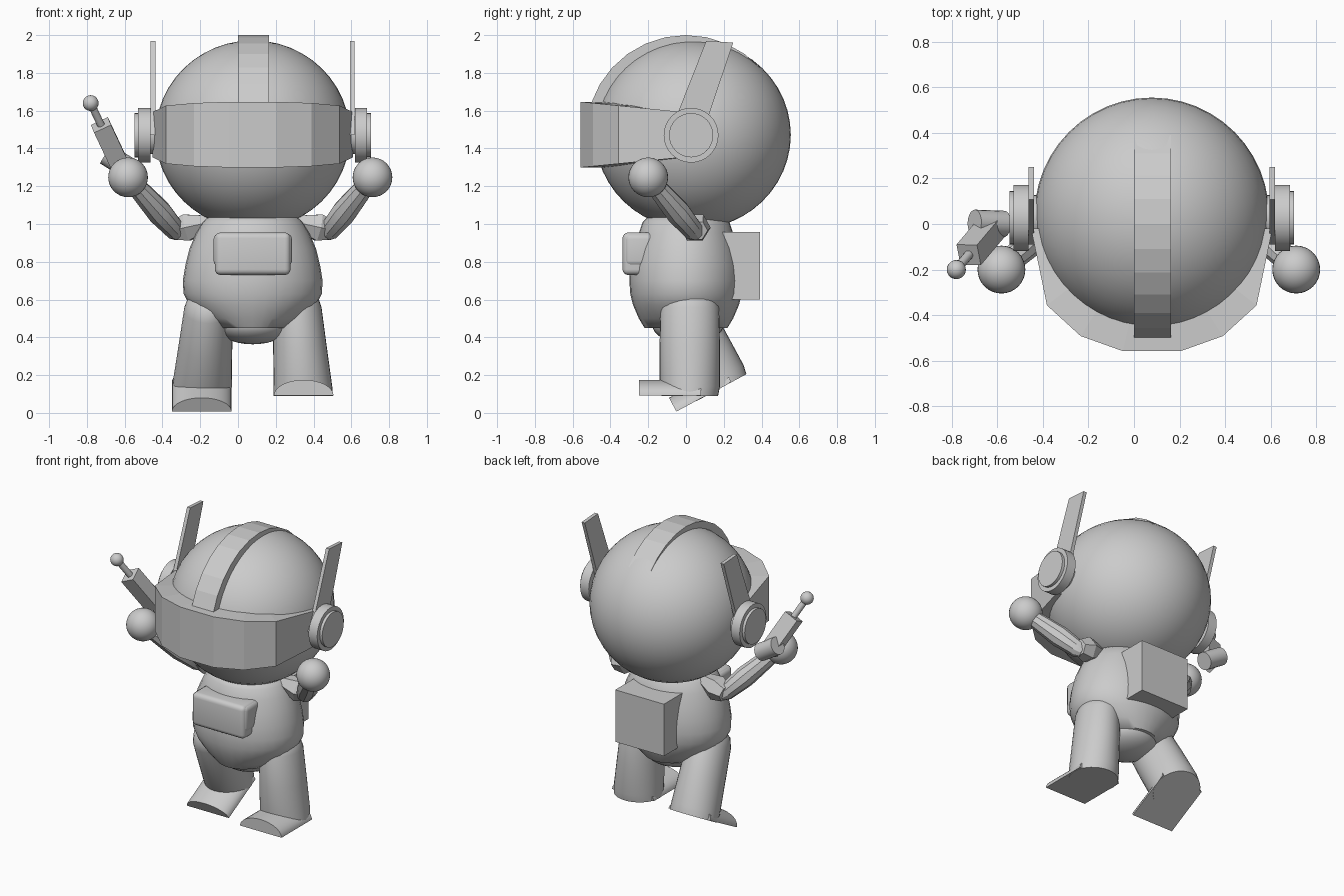
import bpy, bmesh, math
from mathutils import Matrix, Vector

if "Cube" in bpy.data.objects:
    bpy.data.objects.remove(bpy.data.objects["Cube"], do_unlink=True)

MID = 0.078  # the symmetry plane of the figure

grey = bpy.data.materials.new("plain grey")
grey.use_nodes = True
colour = (0.6, 0.6, 0.6, 1)
grey.diffuse_color = colour
grey.node_tree.nodes["Principled BSDF"].inputs["Base Color"].default_value = colour


def finish(name, bm, smooth=35):
    bmesh.ops.recalc_face_normals(bm, faces=bm.faces)
    mesh = bpy.data.meshes.new(name)
    bm.to_mesh(mesh)
    bm.free()
    mesh.materials.append(grey)
    obj = bpy.data.objects.new(name, mesh)
    bpy.context.collection.objects.link(obj)
    if smooth:
        bpy.ops.object.select_all(action="DESELECT")
        obj.select_set(True)
        bpy.context.view_layer.objects.active = obj
        bpy.ops.object.shade_smooth_by_angle(angle=math.radians(smooth))
    return obj


def ball(name, centre, size, segments=32):
    bm = bmesh.new()
    bmesh.ops.create_uvsphere(bm, u_segments=segments, v_segments=segments // 2, radius=1)
    bm.transform(Matrix.Translation(centre) @ Matrix.Diagonal((*size, 1)))
    return finish(name, bm, 60)


def loft(bm, rings):
    """Bridge a list of equal point rings and cap both ends."""
    loops = [[bm.verts.new(p) for p in ring] for ring in rings]
    n = len(loops[0])
    for a, b in zip(loops, loops[1:]):
        for i in range(n):
            bm.faces.new((a[i], a[(i + 1) % n], b[(i + 1) % n], b[i]))
    bm.faces.new(loops[0])
    bm.faces.new(loops[-1])


def oval(x, y, z, rx, ry, n=32):
    angles = [math.tau * i / n for i in range(n)]
    return [(x + rx * math.cos(a), y + ry * math.sin(a), z) for a in angles]


def limb(name, start, end, profile, sides, smooth=35):
    """Round or square bar from start to end; profile is (fraction, radius)."""
    start, end = Vector(start), Vector(end)
    axis = end - start
    place = Matrix.Translation(start) @ axis.to_track_quat("Z", "Y").to_matrix().to_4x4()
    bm = bmesh.new()
    loft(bm, [oval(0, 0, t * axis.length, r, r, sides) for t, r in profile])
    bm.transform(place)
    return finish(name, bm, smooth)


def box(name, low, high, bevel=0):
    low, high = Vector(low), Vector(high)
    bm = bmesh.new()
    bmesh.ops.create_cube(bm, size=1)
    bm.transform(Matrix.Translation((low + high) / 2) @ Matrix.Diagonal((*(high - low), 1)))
    if bevel:
        bmesh.ops.bevel(bm, geom=bm.edges[:], offset=bevel, segments=4, profile=0.5, affect="EDGES")
    return finish(name, bm, 35 if bevel else 0)


# Head
ball("head", (MID, 0.037, 1.472), (0.515, 0.518, 0.5), 48)

# Crest: a raised band running over the head from front to back
bm = bmesh.new()
rings = []
for i in range(17):
    a = math.radians(-5 + 190 * i / 16)
    rings.append([(x, -r * math.cos(a), 1.47 + r * math.sin(a))
                  for x, r in ((0, 0.44), (0.163, 0.44), (0.163, 0.53), (0, 0.53))])
loft(bm, rings)
finish("crest", bm, 0)

# Visor: a faceted band, taller towards the front
half = [(0.53, -0.02), (0.46, -0.357), (0.312, -0.492), (0.127, -0.558)]
path = [(-x, y) for x, y in half] + [(x, y) for x, y in reversed(half)]
bm = bmesh.new()
rings = []
for x, y in path:
    tall = 0.118 + 0.1 * abs(y)
    inner = 0.68
    rings.append([(MID + x * k, y * k, 1.473 + s * tall)
                  for k, s in ((1, -1), (1, 1), (inner, 1), (inner, -1))])
loft(bm, rings)
finish("visor", bm, 0)

# Ear discs and antennae
for side, word in ((1, "left"), (-1, "right")):
    limb(word + "_ear", (MID + side * 0.48, 0.027, 1.47), (MID + side * 0.625, 0.027, 1.47),
         [(0, 0.1), (0.42, 0.1), (0.42, 0.145), (0.87, 0.145), (0.87, 0.117), (1, 0.117)], 32)
    bm = bmesh.new()
    outline = [(-0.09, 1.47), (0.085, 1.47), (0.25, 1.96), (0.107, 1.97)]
    loft(bm, [[(MID + side * x, y, z) for y, z in outline] for x in (0.516, 0.54)])
    finish(word + "_antenna", bm, 0)

# Torso and hips
bm = bmesh.new()
torso = [(1.04, 0.23, 0.2), (1.01, 0.265, 0.23), (0.95, 0.3, 0.25), (0.87, 0.335, 0.275),
         (0.78, 0.357, 0.295), (0.7, 0.37, 0.3), (0.63, 0.366, 0.295), (0.57, 0.335, 0.28),
         (0.5, 0.265, 0.25), (0.45, 0.19, 0.22)]
loft(bm, [oval(MID, 0.0, *row) for row in torso])
finish("torso", bm, 50)
ball("hips", (MID, 0.01, 0.47), (0.2, 0.19, 0.107))

# Front pouch and backpack
box("pouch", (MID - 0.2, -0.336, 0.73), (MID + 0.2, -0.15, 0.955), 0.03)
box("pouch_flap", (MID - 0.207, -0.325, 0.775), (MID + 0.207, -0.15, 0.95), 0.03)
box("backpack", (MID - 0.185, 0.15, 0.6), (MID + 0.185, 0.392, 0.957))

# Legs and feet: the right leg is swung back
swing = Matrix.Translation((0, 0.213, 0.045)) @ Matrix.Rotation(math.radians(28.4), 4, "X")
for side, word in ((1, "left"), (-1, "right")):
    pose = Matrix.Identity(4) if side > 0 else swing
    bm = bmesh.new()
    leg = [(0.09, 0.268, 0.157, 0.15), (0.14, 0.266, 0.155, 0.16), (0.35, 0.25, 0.142, 0.16),
           (0.56, 0.236, 0.128, 0.155), (0.62, 0.225, 0.118, 0.135), (0.66, 0.21, 0.08, 0.09)]
    loft(bm, [oval(MID + side * x, 0.02, z, rx, ry) for z, x, rx, ry in leg])
    bm.transform(pose)
    finish(word + "_leg", bm, 50)
    bm = bmesh.new()
    arch = [math.pi * i / 16 for i in range(17)]
    loft(bm, [[(MID + side * (0.27 + 0.158 * math.cos(a)), y, 0.092 + 0.083 * math.sin(a))
               for a in arch] for y in (-0.25, 0.08)])
    bm.transform(pose)
    finish(word + "_foot", bm)

# Arms and hands
for side, word, reach in ((1, "left", 0.634), (-1, "right", 0.66)):
    hand = (MID + side * reach, -0.2, 1.247)
    elbow = (MID + side * 0.385, 0.06, 0.94)
    limb(word + "_upper_arm", (MID + side * 0.22, 0.03, 1.01), (MID + side * 0.42, 0.06, 0.965),
         [(0, 0.04), (0.65, 0.082), (1, 0.055)], 6, 0)
    limb(word + "_forearm", elbow, hand,
         [(0, 0.035), (0.08, 0.055), (0.4, 0.068), (0.7, 0.058), (1, 0.045)], 10, 25)
    ball(word + "_hand", hand, (0.105,) * 3)

# Handheld wand: grip, square body, rod and tip
tip = Vector((-0.78, -0.2, 1.64))
base = Vector((-0.62, -0.01, 1.3))
limb("wand_grip", (-0.7, 0.005, 1.37), (-0.57, 0.0, 1.29), [(0, 0.058), (1, 0.058)], 20)
limb("wand_body", tip.lerp(base, 0.34), base, [(0, 0.07), (1, 0.07)], 4, 0)
limb("wand_rod", tip, tip.lerp(base, 0.4), [(0, 0.02), (1, 0.02)], 16)
ball("wand_tip", tip, (0.042,) * 3, 20)
